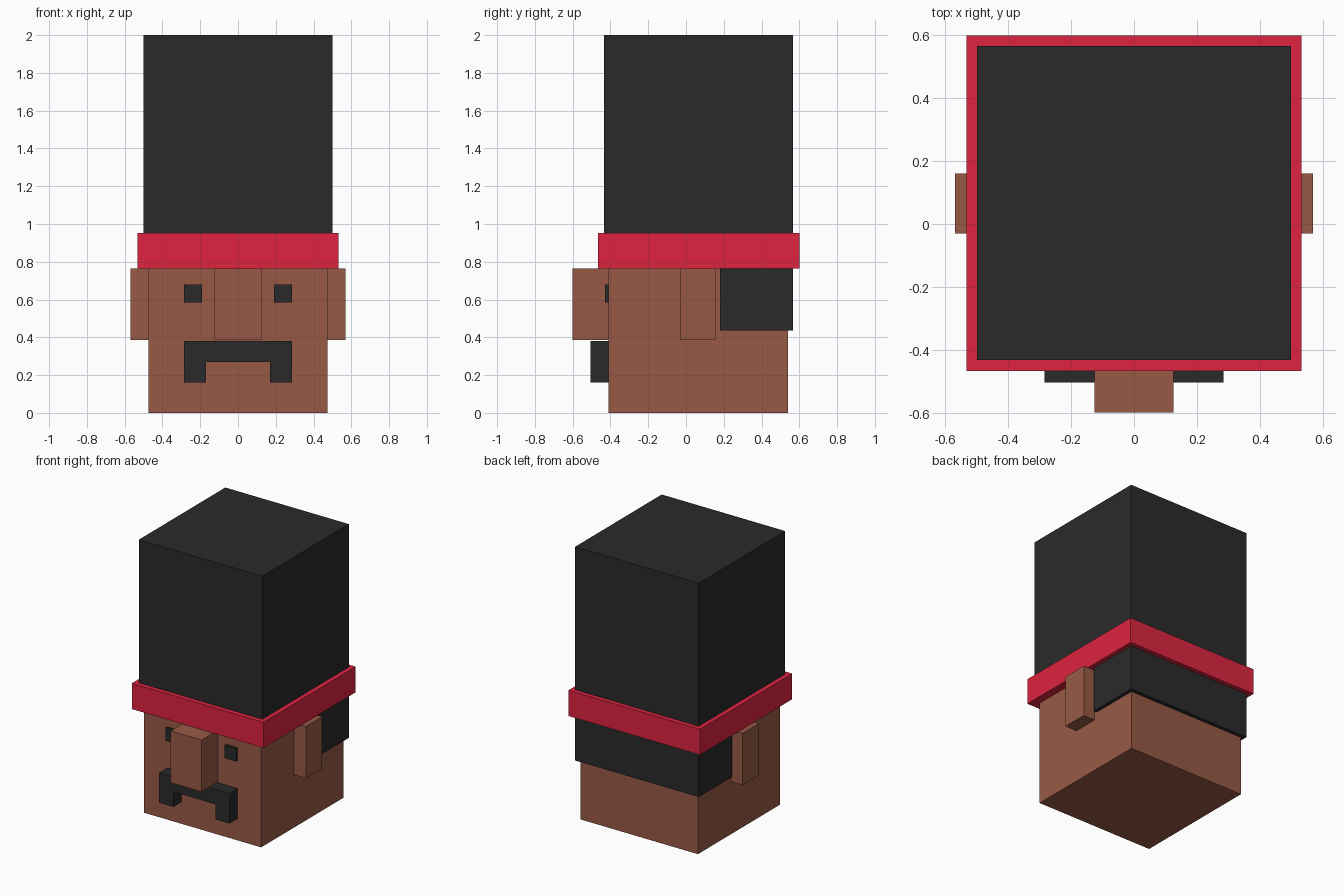
import bpy
import bmesh
from mathutils import Vector

if "Cube" in bpy.data.objects:
    bpy.data.objects.remove(bpy.data.objects["Cube"])


def material(name, rgb):
    # sRGB bytes to linear viewport colour
    mat = bpy.data.materials.new(name)
    lin = [((c / 255 + 0.055) / 1.055) ** 2.4 for c in rgb]
    mat.diffuse_color = (*lin, 1)
    mat.use_nodes = True
    mat.node_tree.nodes["Principled BSDF"].inputs["Base Color"].default_value = mat.diffuse_color
    return mat


SKIN = material("skin_brown", (152, 90, 70))
BLACK = material("soft_black", (42, 42, 42))
RED = material("band_red", (222, 36, 64))


def finish(name, bm, mat, mirror=False):
    bmesh.ops.recalc_face_normals(bm, faces=bm.faces)
    mesh = bpy.data.meshes.new(name)
    bm.to_mesh(mesh)
    bm.free()
    mesh.materials.append(mat)
    obj = bpy.data.objects.new(name, mesh)
    bpy.context.collection.objects.link(obj)
    if mirror:
        obj.modifiers.new("mirror_x", 'MIRROR').use_axis[0] = True
    return obj


def box(name, x, y, z, mat, mirror=False):
    # Box between (min, max) limits on each axis
    bm = bmesh.new()
    bmesh.ops.create_cube(bm, size=1)
    for v in bm.verts:
        v.co = Vector([(a + b) / 2 + c * (b - a) for c, (a, b) in zip(v.co, (x, y, z))])
    return finish(name, bm, mat, mirror)


def front_profile(name, points, y0, y1, mat):
    # Outline in x/z extruded along y
    bm = bmesh.new()
    face = bm.faces.new([bm.verts.new((x, y0, z)) for x, z in points])
    ext = bmesh.ops.extrude_face_region(bm, geom=[face], use_keep_orig=True)
    moved = [g for g in ext["geom"] if isinstance(g, bmesh.types.BMVert)]
    bmesh.ops.translate(bm, verts=moved, vec=(0, y1 - y0, 0))
    return finish(name, bm, mat)


# Head and facial features
box("head", (-0.475, 0.475), (-0.41, 0.54), (0, 0.95), SKIN)
box("nose", (-0.125, 0.125), (-0.60, -0.41), (0.385, 0.765), SKIN)
box("ears", (0.475, 0.57), (-0.03, 0.16), (0.385, 0.765), SKIN, mirror=True)
box("eyes", (0.19, 0.285), (-0.43, -0.41), (0.585, 0.68), BLACK, mirror=True)

# Moustache: bar with two drooping ends
half = [(0.17, 0.27), (0.17, 0.16), (0.285, 0.16), (0.285, 0.38)]
outline = half + [(-x, z) for x, z in reversed(half)]
front_profile("moustache", outline, -0.505, -0.41, BLACK)

# Hair wrapped round the back of the head
box("back_hair", (-0.5, 0.5), (0.18, 0.567), (0.435, 0.765), BLACK)

# Tall hat and its band
box("hat_band", (-0.533, 0.533), (-0.467, 0.60), (0.765, 0.953), RED)
box("hat", (-0.5, 0.5), (-0.433, 0.567), (0.953, 2.0), BLACK)
